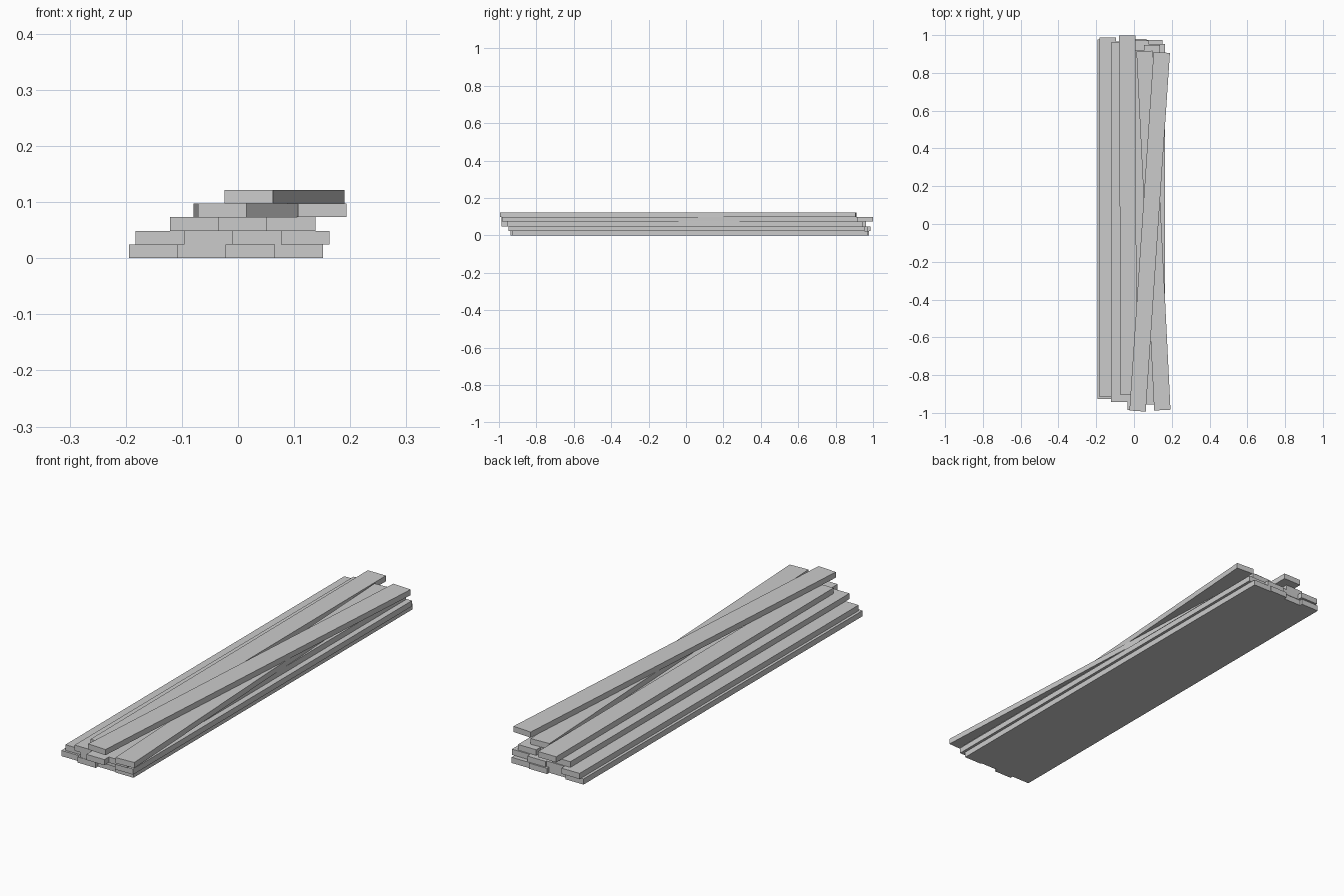
import bpy, math
from mathutils import Matrix

if "Cube" in bpy.data.objects:
    bpy.data.objects.remove(bpy.data.objects["Cube"])

W, L, T = 0.0865, 1.903, 0.0244   # plank width, length, thickness


def plank(name, layer, x_front, x_back, y_mid):
    """One board, given by its centre x at the front and back ends."""
    ang = math.asin((x_front - x_back) / L)
    bpy.ops.mesh.primitive_cube_add(size=1)
    ob = bpy.context.object
    ob.name = name
    ob.data.transform(Matrix.Diagonal((W, L, T, 1)))
    ob.rotation_euler.z = ang
    ob.location = ((x_front + x_back) / 2, y_mid, (layer + 0.5) * T)


# Straight layers: left edge and the lengthwise shift of each board
rows = [
    ("bottom_plank", -0.1945, [0.025, 0.012, 0.027, 0.022]),
    ("second_plank", -0.1825, [0.035, 0.014, 0.020, 0.002]),
    ("third_plank", -0.1210, [0.010, -0.034, -0.004]),
]
for layer, (name, left, shifts) in enumerate(rows):
    for i, y in enumerate(shifts):
        x = left + W * (i + 0.5)
        plank(f"{name}_{i + 1}", layer, x, x, y)

# Loose boards on top, laid slightly askew
plank("fourth_plank_left", 3, -0.028, -0.036, 0.047)
plank("fourth_plank_right", 3, 0.150, 0.056, -0.035)
plank("top_plank", 4, 0.019, 0.147, -0.041)
